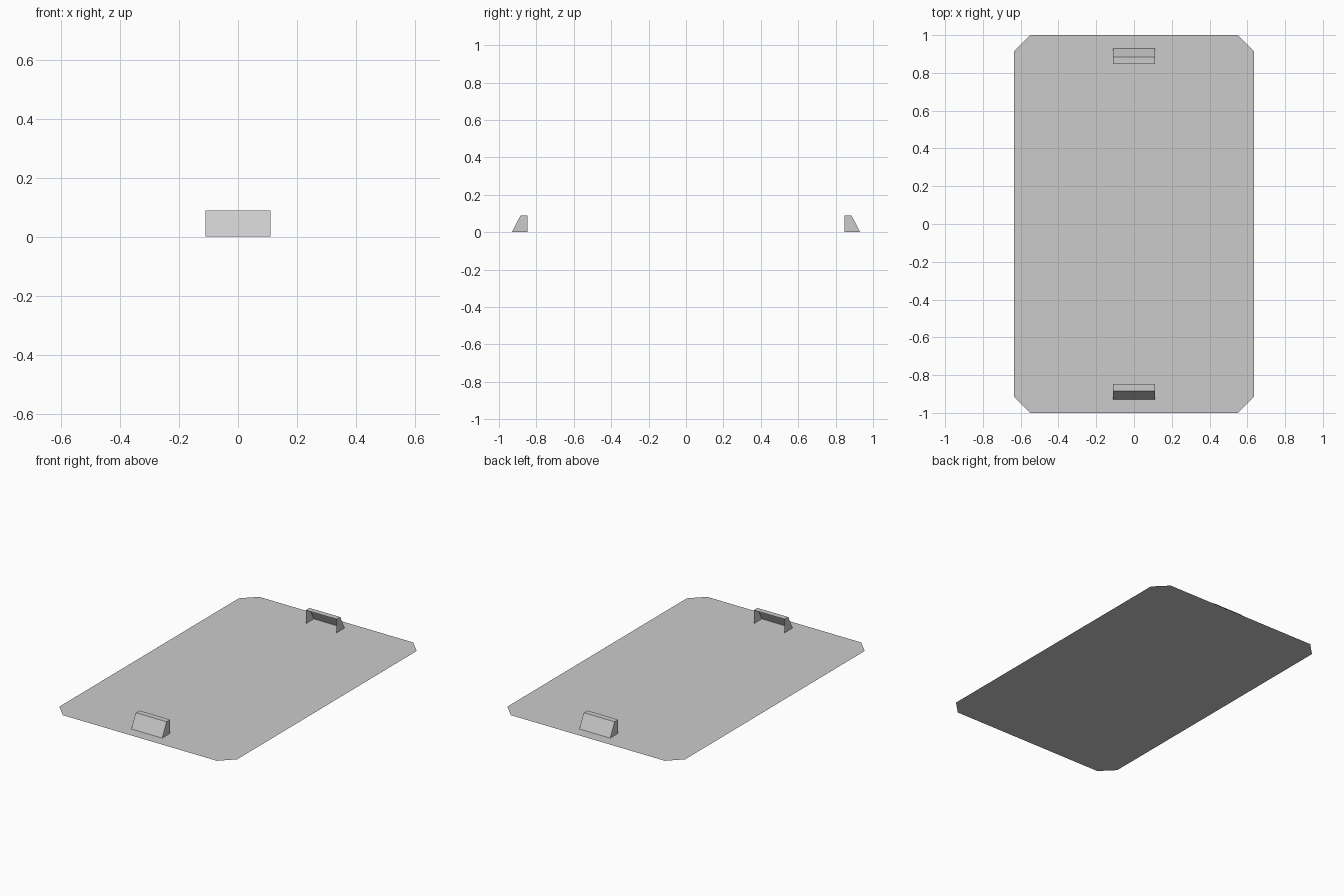
import bpy, bmesh
from math import sin, cos, asin, pi
from mathutils import Vector

if "Cube" in bpy.data.objects:
    bpy.data.objects.remove(bpy.data.objects["Cube"])

LINE_W, LINE_Z = 0.008, 0.003


def make_object(name, bm):
    mesh = bpy.data.meshes.new(name)
    bm.to_mesh(mesh)
    bm.free()
    ob = bpy.data.objects.new(name, mesh)
    bpy.context.collection.objects.link(ob)
    return ob


def strip(name, pts, closed=False):
    """Flat painted line of constant width with mitred corners."""
    bm = bmesh.new()
    pts = [Vector(p) for p in pts]
    n = len(pts)
    rows = []
    for i, p in enumerate(pts):
        before = pts[i - 1] if closed or i > 0 else None
        after = pts[(i + 1) % n] if closed or i < n - 1 else None
        d1 = (p - before).normalized() if before is not None else (after - p).normalized()
        d2 = (after - p).normalized() if after is not None else d1
        n1, n2 = Vector((-d1.y, d1.x)), Vector((-d2.y, d2.x))
        off = (n1 + n2) / (1 + n1.dot(n2)) * LINE_W / 2
        rows.append([bm.verts.new((*(p + k * off), LINE_Z)) for k in (-1, 1)])
    for i in range(n if closed else n - 1):
        a, b = rows[i], rows[(i + 1) % n]
        bm.faces.new((a[0], b[0], b[1], a[1]))
    return make_object(name, bm)


# Pitch ground with clipped corners
bm = bmesh.new()
W, L, C = 0.635, 1.0, 0.085
ring = [(W, -L + C), (W, L - C), (W - C, L), (-W + C, L),
        (-W, L - C), (-W, -L + C), (-W + C, -L), (W - C, -L)]
bm.faces.new([bm.verts.new((x, y, 0)) for x, y in ring])
make_object("ground", bm)

# Boundary, halfway line and centre circle
FX, FY, R = 0.574, 0.826, 0.143
strip("boundary_line", [(-FX, -FY), (FX, -FY), (FX, FY), (-FX, FY)], True)
edge = FX - LINE_W / 2
strip("halfway_line", [(-edge, 0), (edge, 0)])
strip("centre_circle", [(R * cos(i * pi / 16), R * sin(i * pi / 16)) for i in range(32)], True)


def end_of_pitch(s, tag):
    # Penalty box and goal box, running in from the goal line
    for name, hx, y in (("penalty_box", 0.40, 0.577), ("goal_box", 0.165, 0.755)):
        y0 = FY - LINE_W / 2
        pts = [(-hx, y0), (-hx, y), (hx, y), (hx, y0)]
        strip(f"{tag}_{name}", [(s * px, s * py) for px, py in pts])
    # Arc in front of the penalty box
    cy = 0.672
    a0 = asin((cy - 0.573) / R)
    arc = [a0 + (pi - 2 * a0) * i / 10 for i in range(11)]
    strip(f"{tag}_penalty_arc", [(s * R * cos(a), s * (cy - R * sin(a))) for a in reversed(arc)])

    # Goal shell: top, sloping back and two sides, open to the pitch
    bm = bmesh.new()
    profile = [(0.848, 0.002), (0.848, 0.09), (0.885, 0.09), (0.93, 0.002)]
    lt, rt = [[bm.verts.new((s * x, s * y, z)) for y, z in profile] for x in (-0.11, 0.11)]
    for i in (1, 2):
        bm.faces.new((lt[i], rt[i], rt[i + 1], lt[i + 1]))
    bm.faces.new(lt)
    bm.faces.new(rt[::-1])
    bm.normal_update()
    mid = Vector((0, s * 0.88, 0.04))
    for f in bm.faces:
        if f.normal.dot(f.calc_center_median() - mid) < 0:
            f.normal_flip()
    make_object(f"{tag}_goal", bm)


end_of_pitch(-1, "front")
end_of_pitch(1, "back")
